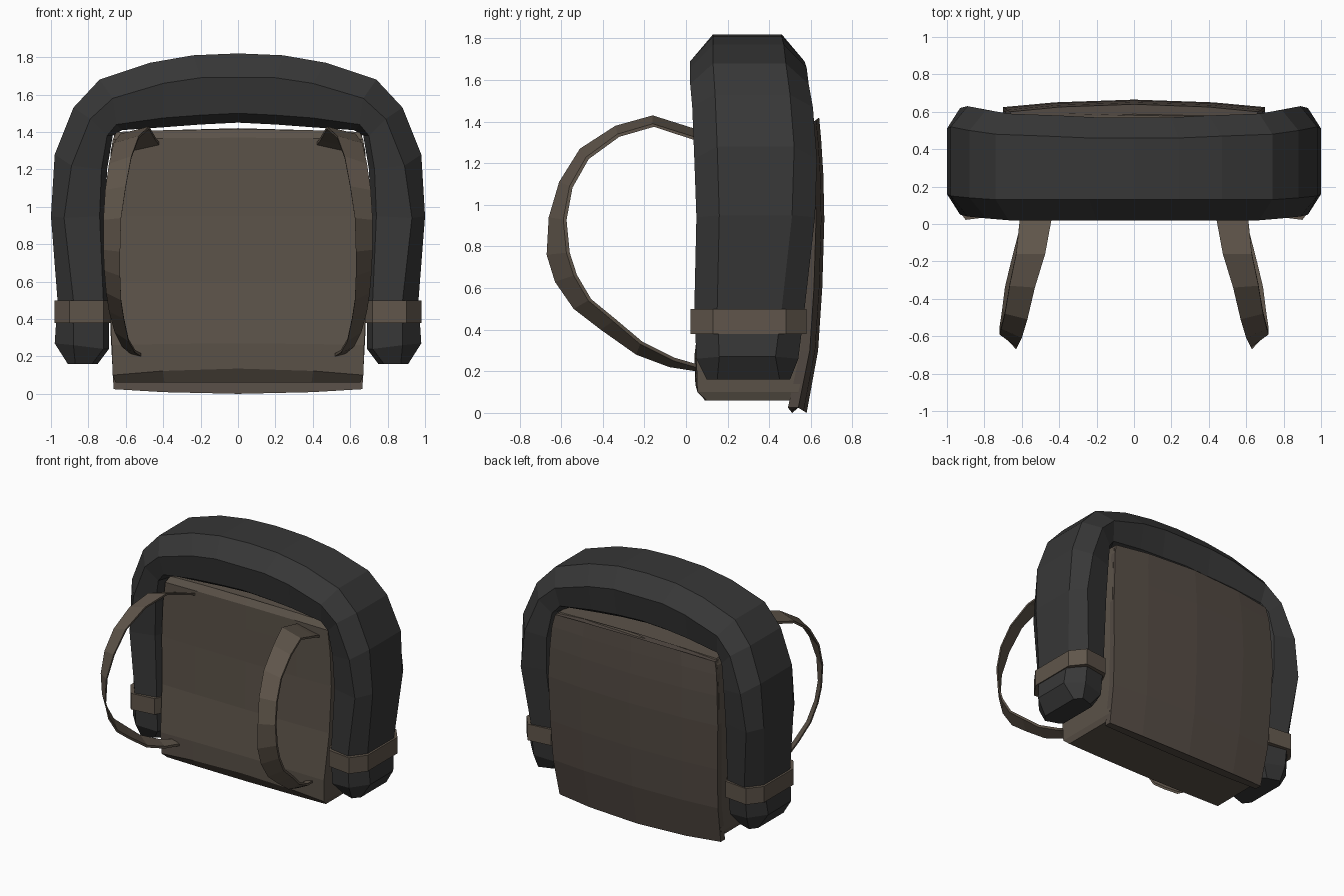
import bpy, bmesh

if "Cube" in bpy.data.objects:
    bpy.data.objects.remove(bpy.data.objects["Cube"])


def material(name, rgb):
    m = bpy.data.materials.new(name)
    m.diffuse_color = (*rgb, 1)
    m.use_nodes = True
    m.node_tree.nodes["Principled BSDF"].inputs["Base Color"].default_value = m.diffuse_color
    return m


DARK = material("charcoal cloth", (0.038, 0.038, 0.038))
CANVAS = material("brown canvas", (0.105, 0.085, 0.066))
BACK = material("dark brown canvas", (0.088, 0.070, 0.057))
WEB = material("brown webbing", (0.115, 0.091, 0.069))


def loft(name, rings, mat, mirror=False, cap_start=True):
    """Skin a list of equal closed rings, cap the ends, optionally mirror in x."""
    bm = bmesh.new()
    vs = [[bm.verts.new(p) for p in ring] for ring in rings]
    n = len(rings[0])
    for a, b in zip(vs, vs[1:]):
        for i in range(n):
            j = (i + 1) % n
            bm.faces.new((a[i], a[j], b[j], b[i]))
    caps = [vs[-1]] + ([vs[0]] if cap_start else [])
    for c in caps:
        bm.faces.new(c)
    if mirror:
        geo = bm.verts[:] + bm.edges[:] + bm.faces[:]
        new = bmesh.ops.duplicate(bm, geom=geo)["geom"]
        for v in new:
            if isinstance(v, bmesh.types.BMVert):
                v.co.x *= -1
        bmesh.ops.remove_doubles(bm, verts=bm.verts, dist=0.0005)
    bmesh.ops.recalc_face_normals(bm, faces=bm.faces)
    me = bpy.data.meshes.new(name)
    bm.to_mesh(me)
    bm.free()
    me.materials.append(mat)
    ob = bpy.data.objects.new(name, me)
    bpy.context.collection.objects.link(ob)
    return ob


# Bedroll: eight-sided section bent over the pack (outer, middle, inner, front/back y)
outer = [(0, 1.82), (.24, 1.81), (.47, 1.77), (.74, 1.68), (.88, 1.53),
         (.98, 1.28), (1, .95), (.965, .5), (.98, .27), (.91, .16)]
middle = [(0, 1.69), (.2, 1.69), (.4, 1.66), (.67, 1.58), (.79, 1.47),
          (.89, 1.22), (.93, .94), (.88, .5), (.88, .26), (.87, .16)]
inner = [(0, 1.5), (.2, 1.49), (.4, 1.475), (.65, 1.44), (.70, 1.38),
         (.73, 1.2), (.74, .95), (.72, .5), (.72, .24), (.78, .16)]
depth = [(.02, .57), (.02, .57), (.02, .58), (.02, .59), (.03, .61),
         (.04, .63), (.05, .62), (.04, .57), (.05, .54), (.10, .50)]
rings = []
for k, (o, m, i, (f, b)) in enumerate(zip(outer, middle, inner, depth)):
    dx = 0 if k < 3 else -.03
    dz = -.05 if k < 3 else (-.03 if k == 3 else 0)
    d = (i[0] + dx, i[1] + dz)
    c = .11 if k < 9 else .05
    sec = [(o, f + c), (m, f), (i, f + .03), (d, f + c),
           (d, b - c), (i, b - .03), (m, b), (o, b - c)]
    rings.append([(p[0], y, p[1]) for p, y in sec])
loft("bedroll", rings, DARK, mirror=True, cap_start=False)

# Bands around the bedroll ends
sec = [(.98, .13), (.9, .022), (.72, .045), (.675, .13),
       (.675, .47), (.72, .56), (.9, .58), (.98, .48)]
loft("bedroll_bands", [[(x, y, z) for x, y in sec] for z in (.38, .50)], WEB, mirror=True)


def slab(name, rows, mat, bulge_f, bulge_b):
    """Cushion-like panel; rows are z, half width, front y, back y, centre lift."""
    cols = [-1, -.6, 0, .6, 1]
    rings = []
    for z, w, f, b, lift in rows:
        front = [(t * w, f - bulge_f * (1 - t * t), z + lift * (1 - t * t)) for t in cols]
        back = [(t * w, b + bulge_b * (1 - t * t), z + lift * (1 - t * t)) for t in reversed(cols)]
        rings.append(front + back)
    return loft(name, rings, mat)


# Pack body
slab("pack_body", [(.06, .655, .10, .52, .0), (.10, .67, .055, .54, .035),
                   (.26, .675, .05, .58, .01), (.6, .69, .09, .60, 0),
                   (.95, .70, .10, .61, 0), (1.2, .69, .10, .60, 0),
                   (1.36, .67, .10, .59, .01), (1.40, .65, .13, .57, .015)],
     CANVAS, .01, .01)

# Back panel, hanging slightly below the body
slab("back_panel", [(.025, .665, .49, .54, -.025), (.3, .68, .55, .595, 0),
                    (.6, .69, .57, .615, 0), (.93, .70, .58, .625, 0),
                    (1.15, .69, .575, .62, 0), (1.3, .68, .57, .61, .01),
                    (1.39, .66, .56, .60, .03)], BACK, -.02, .04)

# Shoulder straps: ribbon between an inside edge and an outside edge (x, y, z)
inside = [(.41, .14, 1.33), (.44, .03, 1.37), (.475, -.16, 1.43), (.53, -.34, 1.38), (.57, -.51, 1.27),
          (.60, -.61, 1.11), (.625, -.66, .94), (.63, -.67, .76), (.63, -.63, .63),
          (.625, -.54, .50), (.61, -.41, .40), (.585, -.24, .28), (.55, -.08, .22), (.51, .08, .195)]
outside = [(.60, .14, 1.29), (.61, .03, 1.33), (.63, -.16, 1.39), (.665, -.33, 1.34), (.69, -.48, 1.23),
           (.71, -.56, 1.09), (.72, -.59, .93), (.72, -.575, .77), (.715, -.54, .66),
           (.705, -.47, .54), (.69, -.35, .44), (.66, -.22, .33), (.62, -.06, .25), (.57, .08, .21)]
rings = []
for a, b in zip(inside, outside):
    # thickness grows toward the middle of the strap loop
    t = []
    for x, y, z in (b, a):
        r = ((y - .1) ** 2 + (z - .8) ** 2) ** .5
        t.append((x, y - .016 * (y - .1) / r, z - .016 * (z - .8) / r))
    rings.append([a, b] + t)
loft("shoulder_straps", rings, WEB, mirror=True)
